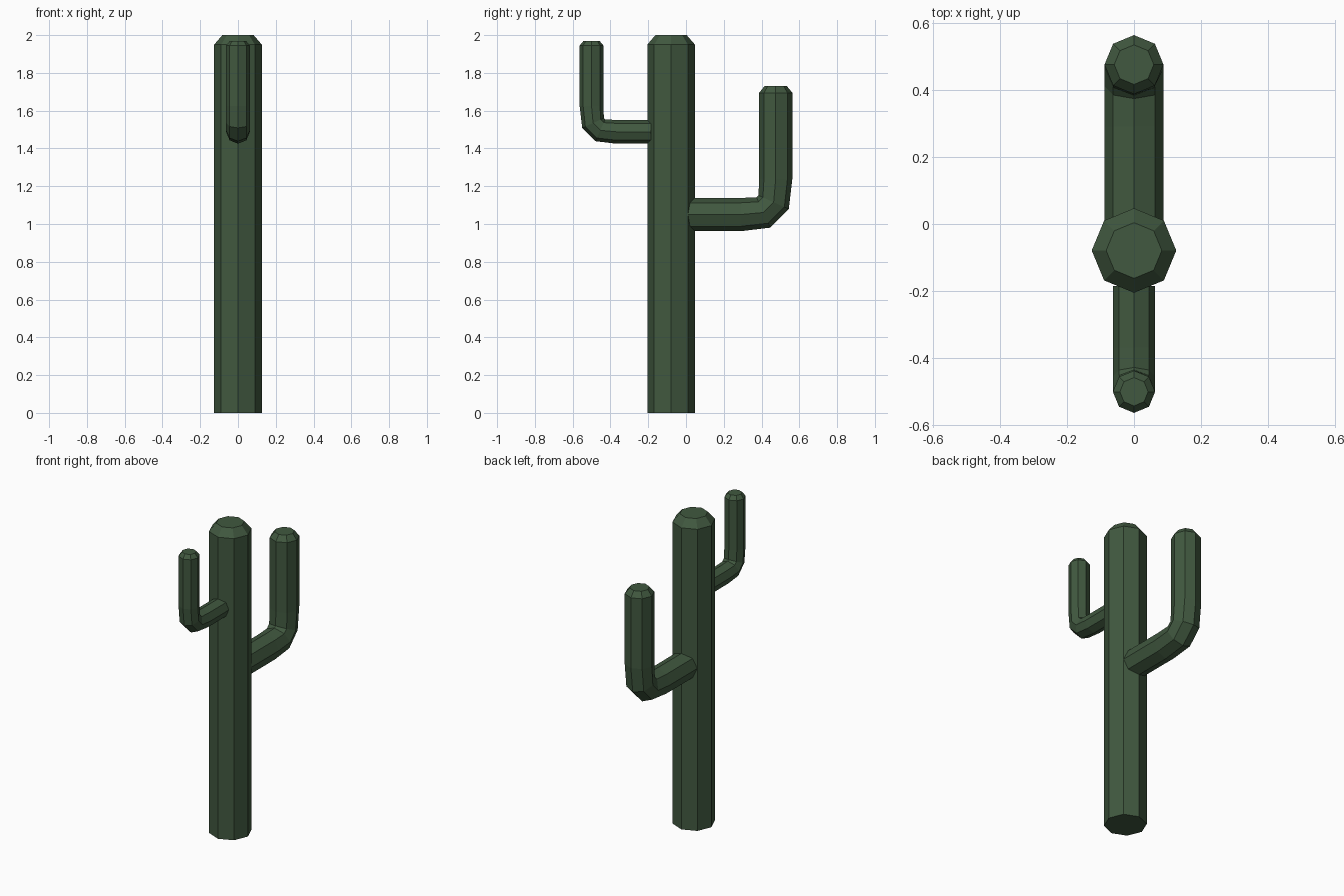
import bpy, bmesh, math
from mathutils import Vector

if "Cube" in bpy.data.objects:
    bpy.data.objects.remove(bpy.data.objects["Cube"])

green = bpy.data.materials.new("cactus_green")
green.diffuse_color = (0.052, 0.098, 0.050, 1)
green.use_nodes = True
green.node_tree.nodes["Principled BSDF"].inputs["Base Color"].default_value = green.diffuse_color


def tube(name, rings, sides=8):
    """Loft octagons; each ring is (y, z, radius, tilt from horizontal travel to vertical)."""
    bm = bmesh.new()
    loops = []
    for y, z, r, tilt in rings:
        # the ring's second axis lies in the yz plane, square to the travel direction
        axis = Vector((0, -math.sin(tilt), math.cos(tilt)))
        loops.append([bm.verts.new(Vector((0, y, z))
                                   + Vector((r * math.cos(a), 0, 0))
                                   + axis * (r * math.sin(a)))
                      for a in (2 * math.pi * i / sides for i in range(sides))])
    for lo, hi in zip(loops, loops[1:]):
        for i in range(sides):
            j = (i + 1) % sides
            bm.faces.new((lo[i], lo[j], hi[j], hi[i]))
    bm.faces.new(loops[0])
    bm.faces.new(loops[-1])
    bmesh.ops.recalc_face_normals(bm, faces=bm.faces)
    mesh = bpy.data.meshes.new(name)
    bm.to_mesh(mesh)
    bm.free()
    mesh.materials.append(green)
    obj = bpy.data.objects.new(name, mesh)
    bpy.context.collection.objects.link(obj)
    return obj


def arm(name, side, start, reach, height, top, r):
    """Arm leaving the trunk toward side (+1 back, -1 front), bending upward."""
    k = r / 0.088
    up = math.pi / 2
    path = [(start, height, r, 0),
            (reach - 0.185 * k, height, r, 0),
            (reach - 0.065 * k, height + 0.011 * k, r, up * 0.27),
            (reach - 0.011 * k, height + 0.065 * k, r, up * 0.73),
            (reach, height + 0.19 * k, r, up),
            (reach, top - 0.4 * r, r, up),
            (reach, top, r * 0.67, up)]
    return tube(name, [(side * y, z, rad, side * t) for y, z, rad, t in path])


# Trunk with chamfered top
UP = math.pi / 2
tube("trunk", [(-0.079, 0, 0.126, UP), (-0.079, 1.95, 0.126, UP), (-0.079, 2.0, 0.083, UP)])

# Large back arm and small front arm
arm("large_arm", 1, 0.005, 0.475, 1.05, 1.73, 0.088)
arm("small_arm", -1, 0.185, 0.5, 1.488, 1.97, 0.063)
